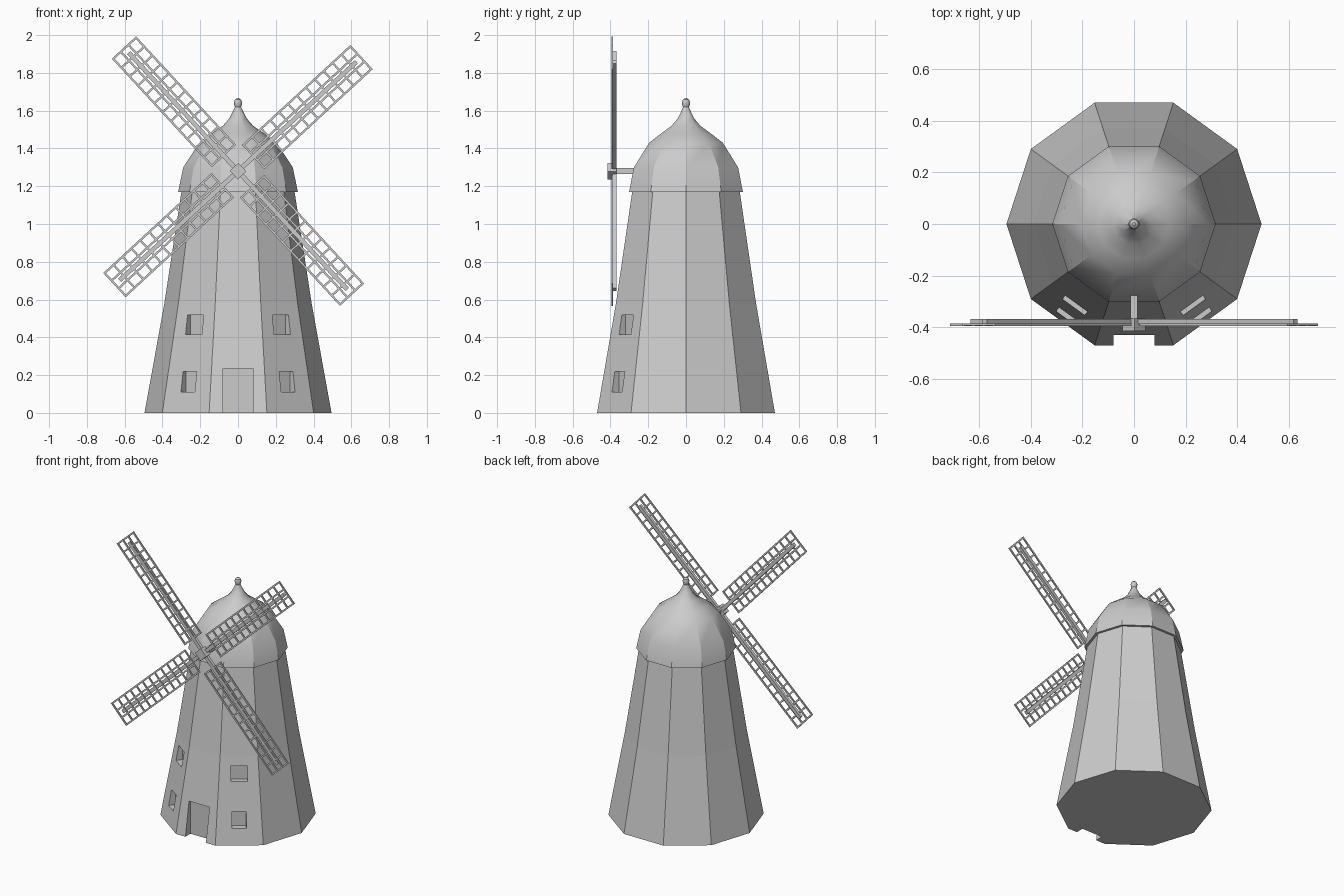
import bpy, bmesh
from math import cos, sin, radians, pi
from mathutils import Matrix, Vector

if "Cube" in bpy.data.objects:
    bpy.data.objects.remove(bpy.data.objects["Cube"])


def finish(bm, name, smooth=False):
    bmesh.ops.recalc_face_normals(bm, faces=bm.faces[:])
    mesh = bpy.data.meshes.new(name)
    bm.to_mesh(mesh)
    bm.free()
    ob = bpy.data.objects.new(name, mesh)
    bpy.context.collection.objects.link(ob)
    bpy.ops.object.select_all(action='DESELECT')
    bpy.context.view_layer.objects.active = ob
    ob.select_set(True)
    if smooth:
        bpy.ops.object.shade_smooth_by_angle(angle=radians(30))
    return ob


def lathe(name, profile, sides, smooth=False):
    """Closed solid from (radius, z) rings."""
    bm = bmesh.new()
    rings = [[bm.verts.new((r * cos(2 * pi * i / sides), r * sin(2 * pi * i / sides), z))
              for i in range(sides)] for r, z in profile]
    for a, b in zip(rings, rings[1:]):
        for i in range(sides):
            j = (i + 1) % sides
            bm.faces.new((a[i], a[j], b[j], b[i]))
    bm.faces.new(rings[0][::-1])
    bm.faces.new(rings[-1])
    return finish(bm, name, smooth)


def box(bm, lo, hi, mat=Matrix()):
    lo, hi = Vector(lo), Vector(hi)
    m = mat @ Matrix.Translation((lo + hi) / 2) @ Matrix.Diagonal((*(hi - lo), 1))
    bmesh.ops.create_cube(bm, size=1, matrix=m)


# ten-sided tapering tower
tower = lathe("tower", [(0.495, 0), (0.39, 0.58), (0.295, 1.2)], 10)

# door and window recesses
bm = bmesh.new()
box(bm, (-0.08, -0.6, -0.1), (0.08, -0.415, 0.235))
for ang in (-36, 36):
    turn = Matrix.Rotation(radians(ang), 4, 'Z')
    box(bm, (-0.045, -0.6, 0.11), (0.045, -0.405, 0.22), turn)
    box(bm, (-0.053, -0.6, 0.415), (0.053, -0.357, 0.518), turn)
cutter = finish(bm, "opening_cutter")
cutter.hide_render = True
mod = tower.modifiers.new("openings", 'BOOLEAN')
mod.operation = 'DIFFERENCE'
mod.solver = 'EXACT'
mod.object = cutter
bpy.context.view_layer.objects.active = tower
bpy.ops.object.modifier_apply(modifier=mod.name)
bpy.data.objects.remove(cutter)

# domed cap with straight skirt
lathe("cap", [(0.28, 1.17), (0.317, 1.17), (0.29, 1.30), (0.205, 1.43), (0.14, 1.478),
              (0.08, 1.52), (0.045, 1.56), (0.025, 1.60), (0.016, 1.62)], 10, True)

# finial on the cap
lathe("finial", [(0.016, 1.60), (0.014, 1.615), (0.019, 1.625), (0.022, 1.643),
                 (0.017, 1.658), (0.006, 1.666)], 12, True)

# wind shaft and hub
AXIS = Matrix.Translation((0, 0, 1.28))
TILT = radians(-42.7)
bm = bmesh.new()
box(bm, (-0.014, -0.37, -0.016), (0.014, -0.2, 0.016), AXIS)
finish(bm, "wind_shaft")
bm = bmesh.new()
box(bm, (-0.031, -0.416, -0.031), (0.031, -0.367, 0.031), AXIS @ Matrix.Rotation(TILT, 4, 'Y'))
finish(bm, "hub")

# four lattice sails, each laid out along local x
INNER, OUTER, HALF, ROWS, B = 0.115, 0.885, 0.082, 12, 0.0055
for k in range(4):
    m = AXIS @ Matrix.Rotation(TILT + k * pi / 2, 4, 'Y')
    bm = bmesh.new()
    box(bm, (0, -0.389, -0.012), (0.853, -0.368, 0.012), m)
    for i in range(4):
        z = -HALF + 2 * HALF * i / 3
        box(bm, (INNER - B, -0.395, z - B), (OUTER + B, -0.387, z + B), m)
    for i in range(ROWS + 1):
        x = INNER + (OUTER - INNER) * i / ROWS
        box(bm, (x - B, -0.394, -HALF - B), (x + B, -0.386, HALF + B), m)
    finish(bm, f"sail_{k + 1}")
